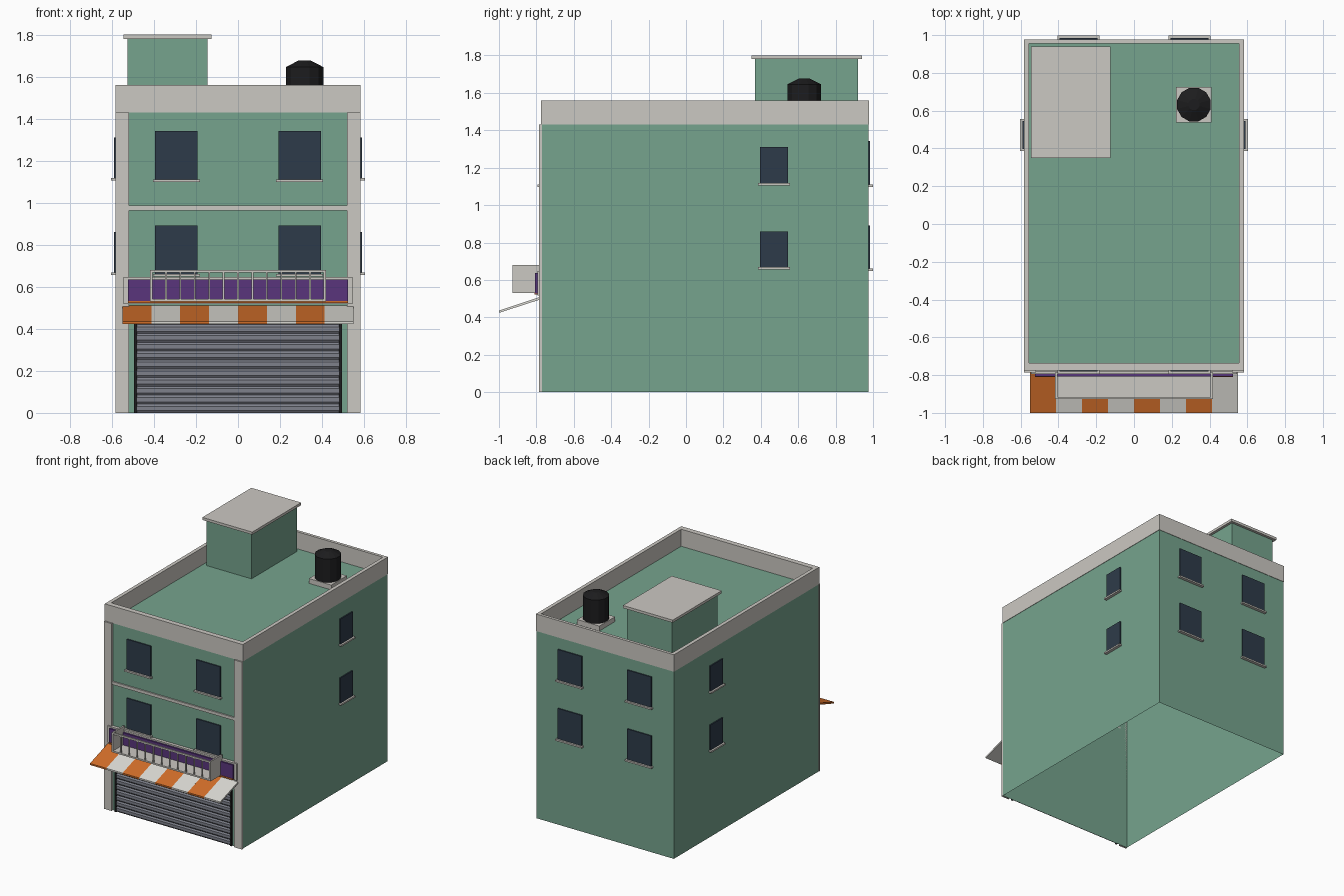
import bpy, bmesh
from math import pi
from mathutils import Matrix

cube = bpy.data.objects.get("Cube")
if cube:
    bpy.data.objects.remove(cube, do_unlink=True)


def material(name, r, g, b):
    m = bpy.data.materials.new(name)
    m.use_nodes = True
    m.diffuse_color = (r, g, b, 1)
    bsdf = next(n for n in m.node_tree.nodes if n.type == 'BSDF_PRINCIPLED')
    bsdf.inputs["Base Color"].default_value = (r, g, b, 1)
    bsdf.inputs["Roughness"].default_value = 0.8
    return m


GREEN = material("wall green", 0.18, 0.37, 0.27)
CREAM = material("trim cream", 0.60, 0.58, 0.54)
PALE = material("awning cream", 0.70, 0.69, 0.65)
ORANGE = material("awning orange", 0.64, 0.155, 0.022)
NAVY = material("window navy", 0.027, 0.044, 0.068)
PURPLE = material("sign purple", 0.10, 0.036, 0.20)
GREY = material("shutter grey", 0.21, 0.22, 0.26)
BLACK = material("tank black", 0.012, 0.012, 0.013)


def finish(name, bm, mat):
    bmesh.ops.recalc_face_normals(bm, faces=bm.faces)
    me = bpy.data.meshes.new(name)
    bm.to_mesh(me)
    bm.free()
    me.materials.append(mat)
    ob = bpy.data.objects.new(name, me)
    bpy.context.collection.objects.link(ob)
    return ob


def add_box(bm, x, y, z):
    size = [b - a for a, b in (x, y, z)]
    mid = [(a + b) / 2 for a, b in (x, y, z)]
    mat = Matrix.Translation(mid) @ Matrix.Diagonal((*size, 1))
    bmesh.ops.create_cube(bm, size=1, matrix=mat)


def box(name, x, y, z, mat):
    bm = bmesh.new()
    add_box(bm, x, y, z)
    return finish(name, bm, mat)


def extrude_x(name, profile, x0, x1, mat):
    """Sweep a closed (y, z) profile along x."""
    bm = bmesh.new()
    face = bm.faces.new([bm.verts.new((x0, y, z)) for y, z in profile])
    geo = bmesh.ops.extrude_face_region(bm, geom=[face])["geom"]
    moved = [v for v in geo if isinstance(v, bmesh.types.BMVert)]
    bmesh.ops.translate(bm, verts=moved, vec=(x1 - x0, 0, 0))
    return finish(name, bm, mat)


W, FRONT, BACK, ROOF, TOP = 0.58, -0.77, 0.975, 1.43, 1.56

# Building shell, open underneath
bm = bmesh.new()
add_box(bm, (-W, W), (FRONT, BACK), (0, ROOF))
bm.faces.ensure_lookup_table()
bottom = min(bm.faces, key=lambda f: f.calc_center_median().z)
bmesh.ops.delete(bm, geom=[bottom], context='FACES_ONLY')
finish("building_shell", bm, GREEN)

# Parapet around the roof
PX, PF, PB = 0.583, -0.775, 0.978
bm = bmesh.new()
for s in (-1, 1):
    add_box(bm, sorted((s * 0.555, s * PX)), (PF, PB), (ROOF, TOP))
add_box(bm, (-0.555, 0.555), (PF, -0.735), (ROOF, TOP))
add_box(bm, (-0.555, 0.555), (0.955, PB), (ROOF, TOP))
finish("parapet", bm, CREAM)

# Front pilasters and floor band
for side, s in (("right", -1), ("left", 1)):
    box(side + "_pilaster", sorted((s * 0.518, s * PX)), (-0.786, FRONT), (0, ROOF), CREAM)
box("floor_band", (-0.518, 0.518), (-0.78, FRONT), (0.963, 0.986), CREAM)


# Windows with sills on all four walls
def wall_plate(name, wall, u, z, depth, mat):
    axis, sign, plane = wall
    out = sorted((plane + sign * 0.001, plane + sign * depth))
    x, y = (out, u) if axis == "x" else (u, out)
    box(name, x, y, z, mat)


def window(name, wall, u, z):
    wall_plate(name + "_glass", wall, u, z, 0.01, NAVY)
    wall_plate(name + "_sill", wall, (u[0] - 0.01, u[1] + 0.01),
               (z[0] - 0.012, z[0]), 0.024, CREAM)


for floor, z in (("lower", 0.66), ("upper", 1.11)):
    for side, u in (("right", (-0.395, -0.192)), ("left", (0.192, 0.395))):
        window(f"front_{side}_{floor}_window", ("y", -1, FRONT), u, (z, z + 0.232))
        window(f"back_{side}_{floor}_window", ("y", 1, BACK), u, (z, z + 0.232))
    for side, s in (("right", -1), ("left", 1)):
        window(f"{side}_side_{floor}_window", ("x", s, s * W),
               (0.396, 0.545), (z + 0.008, z + 0.2))

# Roller shutter with ridged slats, and its guide rails
SLATS, PITCH = 12, 0.042
profile = [(-0.771, 0)]
for i in range(SLATS):
    z = i * PITCH
    profile += [(-0.774, z), (-0.782, z + PITCH * 0.25), (-0.782, z + PITCH * 0.75)]
profile += [(-0.774, SLATS * PITCH), (-0.771, SLATS * PITCH)]
extrude_x("roller_shutter", profile, -0.485, 0.485, GREY)
for side, s in (("right", -1), ("left", 1)):
    box(side + "_shutter_guide", sorted((s * 0.48, s * 0.495)),
        (-0.785, -0.771), (0, 0.504), BLACK)

# Striped awning
STRIPES, HALF = 8, 0.55
step = 2 * HALF / STRIPES
slope = [(-0.771, 0.512), (-1.0, 0.436), (-1.0, 0.424), (-0.771, 0.498)]
for i in range(STRIPES):
    x = -HALF + i * step
    extrude_x(f"awning_stripe_{i + 1}", slope, x, x + step, PALE if i % 2 else ORANGE)

# Sign board
box("sign_backing", (-0.546, 0.546), (-0.795, -0.771), (0.518, 0.647), CREAM)
box("sign_panel", (-0.523, 0.523), (-0.808, -0.795), (0.528, 0.636), PURPLE)
box("sign_lower_strip", (-0.523, 0.523), (-0.811, -0.795), (0.522, 0.532), ORANGE)

# Balcony: floor, solid ends, railing
BX, BY, BZ, BT = 0.418, -0.927, 0.53, 0.68
box("balcony_floor", (-BX, BX), (BY, -0.786), (BZ, BZ + 0.012), CREAM)
for side, s in (("right", -1), ("left", 1)):
    box(side + "_balcony_end", sorted((s * (BX - 0.012), s * BX)),
        (BY, -0.786), (BZ, BT), CREAM)
box("balcony_top_rail", (-BX, BX), (BY, BY + 0.012), (BT - 0.013, BT), CREAM)
bm = bmesh.new()
for i in range(-5, 6):
    x = i * 0.0686
    add_box(bm, (x - 0.004, x + 0.004), (BY + 0.002, BY + 0.01), (BZ + 0.01, BT - 0.01))
finish("balcony_balusters", bm, CREAM)

# Stair hut on the roof
box("stair_hut_walls", (-0.525, -0.145), (0.37, 0.92), (ROOF, 1.78), GREEN)
box("stair_hut_roof", (-0.546, -0.125), (0.35, 0.94), (1.78, 1.8), CREAM)

# Water tank on a plinth
TX, TY = 0.317, 0.632
box("tank_plinth", (TX - 0.094, TX + 0.094), (TY - 0.094, TY + 0.094), (ROOF, 1.467), CREAM)
bm = bmesh.new()
for r0, r1, z0, z1 in ((0.092, 0.092, 1.467, 1.646), (0.092, 0.03, 1.646, 1.677)):
    bmesh.ops.create_cone(bm, cap_ends=True, segments=12, radius1=r0, radius2=r1,
                          depth=z1 - z0, matrix=Matrix.Translation((TX, TY, (z0 + z1) / 2))
                          @ Matrix.Rotation(pi / 12, 4, 'Z'))
finish("water_tank", bm, BLACK)
